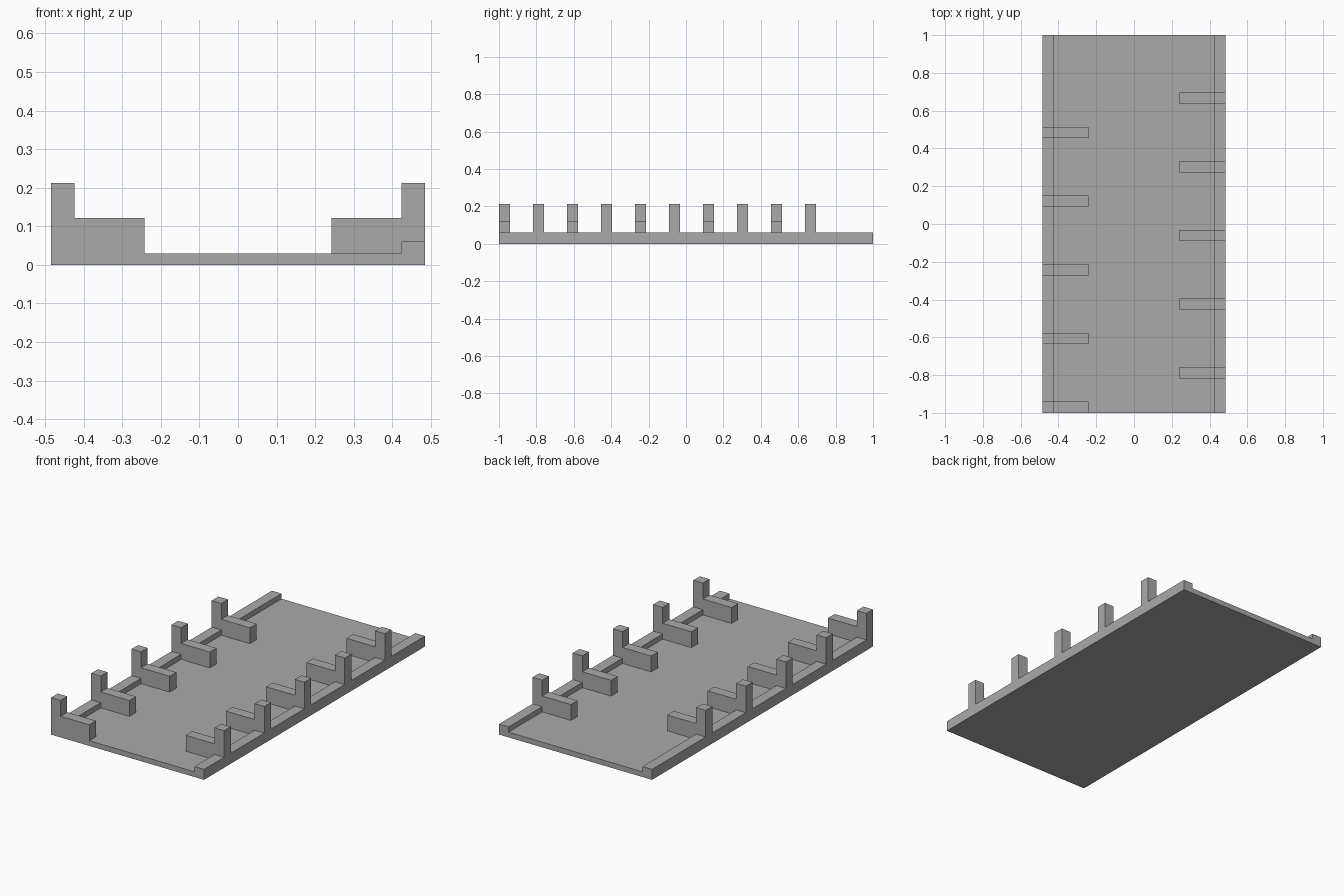
import bpy
import bmesh

if "Cube" in bpy.data.objects:
    bpy.data.objects.remove(bpy.data.objects["Cube"])

HALF_W = 0.485      # half width of the tray
RAIL_IN = 0.424     # inner edge of the side rails
ARM_IN = 0.242      # inner end of the bracket arms
FLOOR, RAIL, ARM, POST = 0.03, 0.06, 0.121, 0.212
THICK, PITCH = 0.06, 0.3636

grey = bpy.data.materials.new("plain grey")
grey.diffuse_color = (0.4, 0.4, 0.4, 1)
grey.use_nodes = True
grey.node_tree.nodes["Principled BSDF"].inputs["Base Color"].default_value = grey.diffuse_color


def extrude_profile(name, profile, y0, y1):
    """Extrude an (x, z) outline along y."""
    bm = bmesh.new()
    face = bm.faces.new([bm.verts.new((x, y0, z)) for x, z in profile])
    ext = bmesh.ops.extrude_face_region(bm, geom=[face])
    moved = [v for v in ext["geom"] if isinstance(v, bmesh.types.BMVert)]
    bmesh.ops.translate(bm, verts=moved, vec=(0, y1 - y0, 0))
    bmesh.ops.recalc_face_normals(bm, faces=bm.faces)
    mesh = bpy.data.meshes.new(name)
    bm.to_mesh(mesh)
    bm.free()
    mesh.materials.append(grey)
    obj = bpy.data.objects.new(name, mesh)
    bpy.context.collection.objects.link(obj)
    return obj


# Base tray: floor with a low rail along each long side
extrude_profile("base_tray", [
    (-HALF_W, 0), (HALF_W, 0), (HALF_W, RAIL), (RAIL_IN, RAIL),
    (RAIL_IN, FLOOR), (-RAIL_IN, FLOOR), (-RAIL_IN, RAIL), (-HALF_W, RAIL),
], -1, 1)

# Bracket outline: post on the rail, arm reaching inward over the floor
bracket = [
    (HALF_W, RAIL), (HALF_W, POST), (RAIL_IN, POST), (RAIL_IN, ARM),
    (ARM_IN, ARM), (ARM_IN, FLOOR), (RAIL_IN, FLOOR), (RAIL_IN, RAIL),
]

# Brackets on both sides, the right row shifted by half a pitch
for side, label, start in ((-1, "left", -1), (1, "right", -1 + PITCH / 2)):
    for i in range(5):
        y = start + i * PITCH
        extrude_profile(f"{label}_bracket_{i + 1}",
                        [(side * x, z) for x, z in bracket], y, y + THICK)
